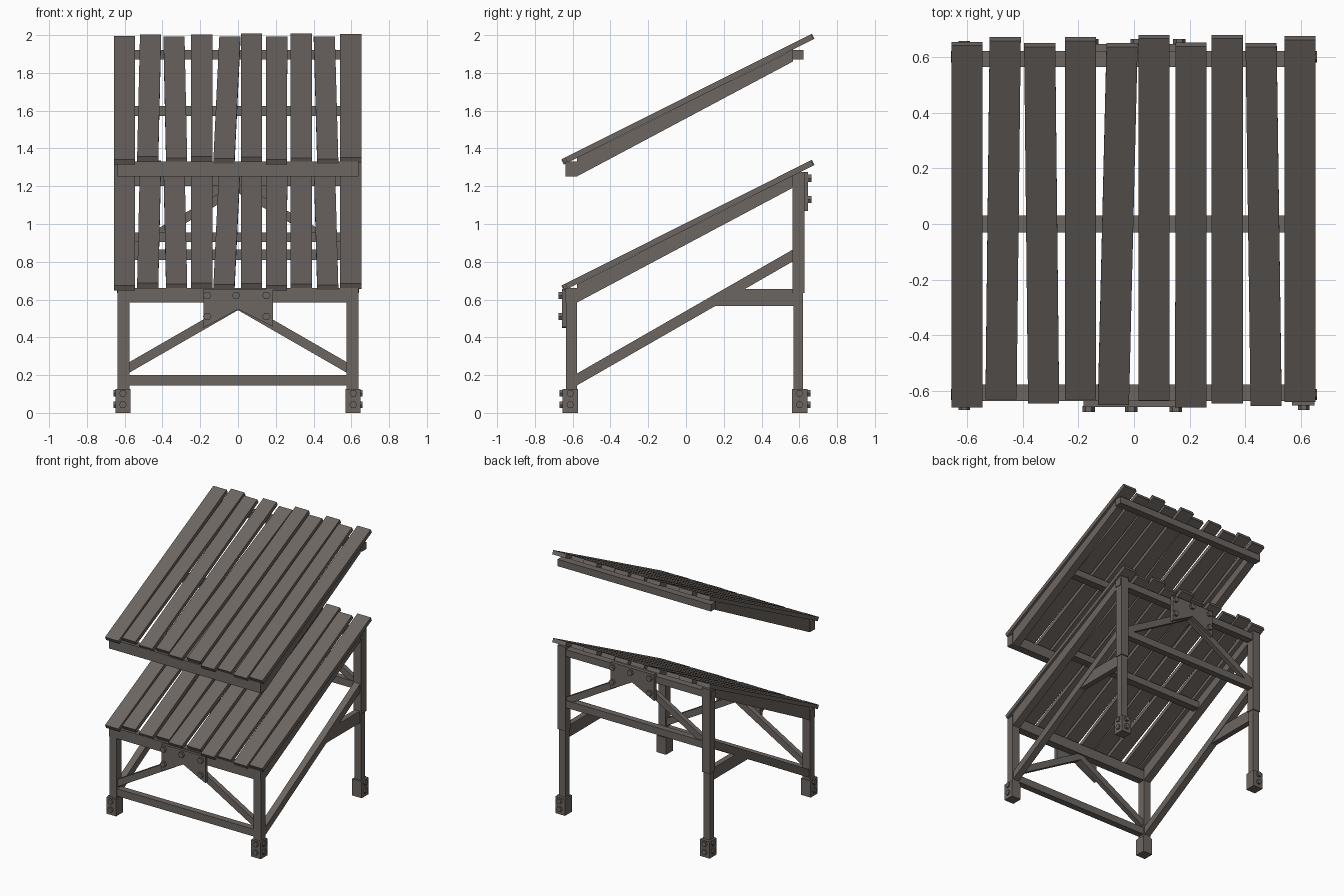
import bpy, bmesh, math
from mathutils import Vector

if "Cube" in bpy.data.objects:
    bpy.data.objects.remove(bpy.data.objects["Cube"])

wood = bpy.data.materials.new("weathered brown wood")
wood.diffuse_color = (0.15, 0.132, 0.12, 1)
wood.use_nodes = True
wood.node_tree.nodes["Principled BSDF"].inputs["Base Color"].default_value = wood.diffuse_color


def build(name, solids):
    """One object from solids, each given as two matching end rings."""
    bm = bmesh.new()
    for a, b in solids:
        va = [bm.verts.new(p) for p in a]
        vb = [bm.verts.new(p) for p in b]
        n = len(va)
        bm.faces.new(va[::-1])
        bm.faces.new(vb)
        for i in range(n):
            bm.faces.new((va[i], va[(i + 1) % n], vb[(i + 1) % n], vb[i]))
    bmesh.ops.recalc_face_normals(bm, faces=bm.faces)
    me = bpy.data.meshes.new(name)
    bm.to_mesh(me)
    bm.free()
    me.materials.append(wood)
    ob = bpy.data.objects.new(name, me)
    bpy.context.collection.objects.link(ob)


def prism(axis, pts, lo, hi):
    """Extrude a (y,z) profile along x, or an (x,z) profile along y."""
    if axis == "x":
        return [(lo, u, v) for u, v in pts], [(hi, u, v) for u, v in pts]
    return [(u, lo, v) for u, v in pts], [(u, hi, v) for u, v in pts]


def box(x0, x1, y0, y1, z0, z1):
    return prism("x", [(y0, z0), (y1, z0), (y1, z1), (y0, z1)], x0, x1)


def hexbolt(axis, u, v, lo, hi, r=0.022):
    pts = [(u + r * math.cos(math.pi * k / 3), v + r * math.sin(math.pi * k / 3)) for k in range(6)]
    return prism(axis, pts, lo, hi)


def mirrored_box(s, x0, x1, *rest):
    return box(min(s * x0, s * x1), max(s * x0, s * x1), *rest)


# Sloped slat panels: x centre at front, x centre at rear, front y, rear y
SLATS = [(-.60, -.60, -.66, .655), (-.478, -.463, -.63, .672), (-.325, -.339, -.645, .65),
         (-.192, -.192, -.63, .672), (-.074, -.043, -.65, .65), (.072, .072, -.635, .68),
         (.204, .205, -.66, .652), (.335, .335, -.645, .68), (.475, .457, -.655, .65),
         (.597, .597, -.64, .675)]
SLOPE, T, W = 0.502, 0.03, 0.056
ANG = math.atan(SLOPE)
DOWN = Vector((0, math.sin(ANG), -math.cos(ANG))) * T

for label, dz in (("lower", -0.668), ("upper", 0.0)):
    slats = []
    for xf, xr, y0, y1 in SLATS:
        y1 -= T * math.sin(ANG)
        top = [Vector((x, y, 1.673 + dz + SLOPE * y)) for x, y in
               ((xf - W, y0), (xf + W, y0), (xr + W, y1), (xr - W, y1))]
        slats.append(([p + DOWN for p in top], top))
    build(label + "_slats", slats)
    # frame under the slats
    build(label + "_front_beam", [box(-.637, .637, -.637, -.577, 1.252 + dz, 1.33 + dz)])
    build(label + "_middle_beam", [box(-.575, .575, -.03, .03, 1.572 + dz, 1.624 + dz)])
    build(label + "_rear_beam", [box(-.645, .645, .565, .622, 1.87 + dz, 1.922 + dz)])
    rail = [(-.577, 1.252 + dz), (.566, 1.86 + dz), (.566, 1.923 + dz), (-.577, 1.349 + dz)]
    build(label + "_side_rails", [prism("x", rail, a, a + .06) for a in (-.635, .575)])

# Legs, feet and side bracing
for s, side in ((-1, "left"), (1, "right")):
    build(side + "_front_leg", [mirrored_box(s, .575, .637, -.635, -.577, 0.02, .584)])
    build(side + "_rear_leg", [mirrored_box(s, .58, .634, .57, .619, 0.02, .64),
                               mirrored_box(s, .575, .64, .564, .627, .635, 1.275)])
    for t, end, y0, y1 in ((-1, "front", -.653, -.572), (1, "rear", .56, .642)):
        yo = y0 if t < 0 else y1
        xc, yc = s * .61, (y0 + y1) / 2
        parts = [mirrored_box(s, .568, .648, y0, y1, 0, .127)]
        for z in (.043, .104):
            parts.append(hexbolt("y", xc, z, yo, yo + t * .016, .02))
            parts.append(hexbolt("x", yc, z, s * .648, s * .658, .02))
        build(f"{side}_{end}_foot", parts)
    xa, xb = sorted((s * .582, s * .632))
    build(side + "_diagonal_side_brace", [prism(
        "x", [(-.578, .145), (.566, .802), (.566, .865), (-.578, .208)], xa, xb)])
    xa, xb = sorted((s * .586, s * .628))
    build(side + "_short_side_brace", [prism(
        "x", [(.14, .565), (.572, .565), (.572, .655), (.29, .655)], xa, xb)])

# End bracing: crossbar, diagonals, gusset plate with bolts (rear is the front turned round)
for t, end, dz, zbar, ya, yb in ((-1, "front", 0, .145, .582, .632), (1, "rear", .62, .81, .57, .618)):
    build(end + "_crossbar", [box(-.577, .577, *sorted((t * ya, t * yb)), zbar, zbar + .055)])
    h = .028
    arms = []
    for s in (-1, 1):
        arm = [(0, .572 - h), (s * .577, .24 - h), (s * .577, .24 + h), (0, .572 + h)]
        arms.append(prism("y", [(x, z + dz) for x, z in arm],
                          t * (ya + .006), t * (yb - .006)))
    build(end + "_diagonal_braces", arms)
    plate = [(-.182, .655), (.185, .655), (.185, .456), (0, .548), (-.182, .45)]
    yo = .637 if t < 0 else .627
    build(end + "_gusset_plate", [prism("y", [(-t * x, z + dz) for x, z in plate],
                                        t * (yo - .008), t * (yo + .02))])
    spots = [(-.163, .622), (-.01, .622), (.15, .622), (-.163, .51), (.15, .51)]
    build(end + "_gusset_bolts", [hexbolt("y", -t * x, z + dz, t * (yo + .018), t * (yo + .038))
                                  for x, z in spots])
